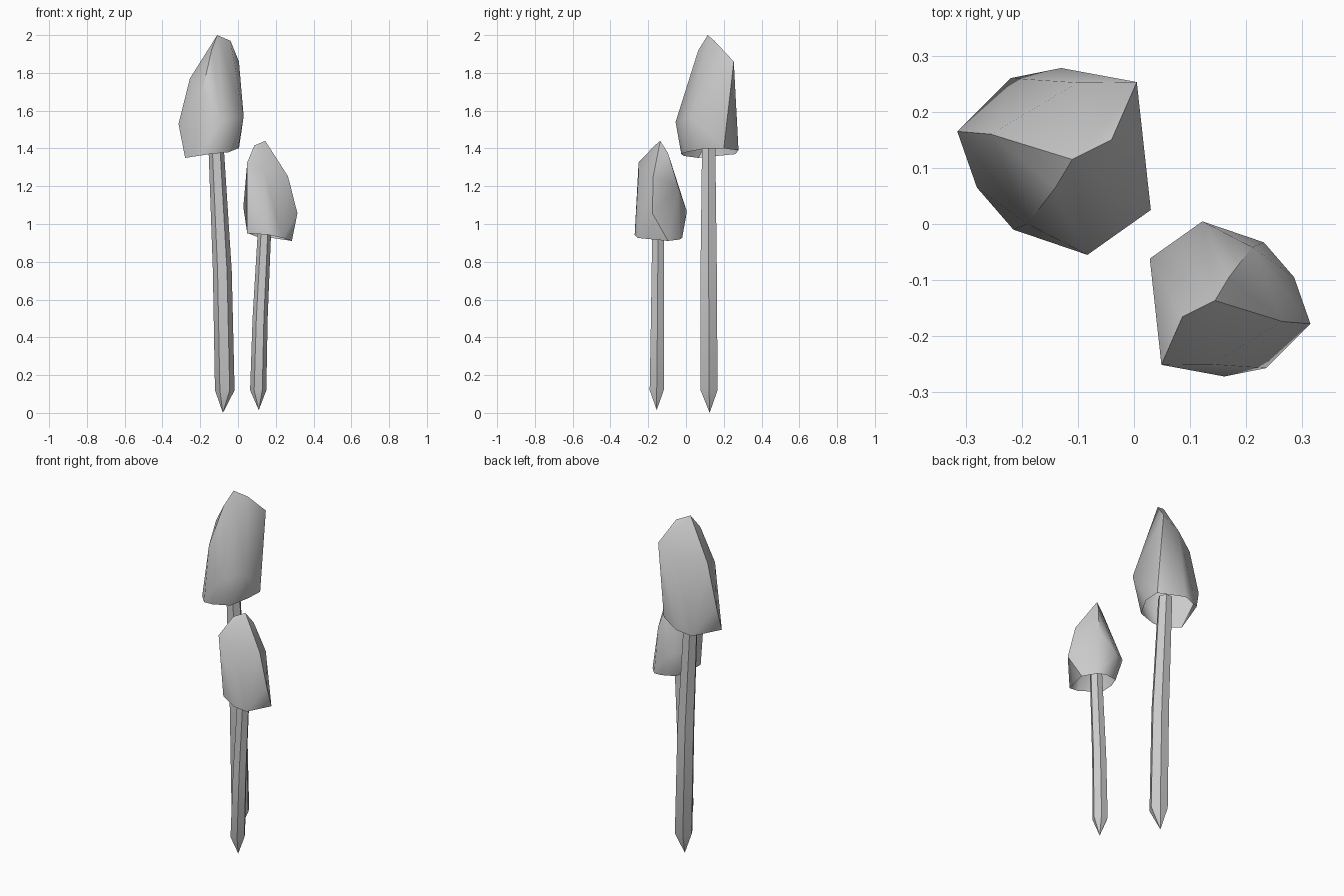
import bpy, bmesh, math
from mathutils import Vector

if "Cube" in bpy.data.objects:
    bpy.data.objects.remove(bpy.data.objects["Cube"])


def finish(bm, name):
    bmesh.ops.recalc_face_normals(bm, faces=bm.faces[:])
    mesh = bpy.data.meshes.new(name)
    bm.to_mesh(mesh)
    bm.free()
    ob = bpy.data.objects.new(name, mesh)
    bpy.context.collection.objects.link(ob)
    bpy.ops.object.select_all(action='DESELECT')
    ob.select_set(True)
    bpy.context.view_layer.objects.active = ob
    bpy.ops.object.shade_smooth_by_angle(angle=math.radians(50))
    return ob


# Faceted cap outline: crown, shoulders, widest corners, then the rim
CAP = [
    (-0.11, 0.115, 2.0), (-0.04, 0.15, 1.97), (-0.14, 0.065, 1.92),
    (0.005, 0.253, 1.86), (-0.10, 0.252, 1.80), (-0.255, 0.16, 1.77), (-0.19, 0.0, 1.70),
    (-0.315, 0.165, 1.53), (0.03, 0.025, 1.57), (-0.083, -0.055, 1.54),
    (-0.28, 0.065, 1.35), (-0.215, -0.01, 1.36), (-0.15, -0.025, 1.37),
    (-0.05, 0.0, 1.38), (0.0, 0.1, 1.40), (0.005, 0.2, 1.40),
    (-0.13, 0.278, 1.39), (-0.22, 0.26, 1.37),
]


def cap(name, place):
    # hull of the outline points, left open underneath
    bm = bmesh.new()
    for p in CAP:
        bm.verts.new(place(p))
    bmesh.ops.convex_hull(bm, input=bm.verts[:])
    bmesh.ops.recalc_face_normals(bm, faces=bm.faces[:])
    bm.normal_update()
    under = [f for f in bm.faces if f.normal.z < -0.75]
    bmesh.ops.delete(bm, geom=under, context='FACES')
    loose = [v for v in bm.verts if not v.link_faces]
    bmesh.ops.delete(bm, geom=loose, context='VERTS')
    return finish(bm, name)


def stem(name, tip, rings, sides=6):
    # pointed foot, then tapering rings (x, y, z, radius)
    bm = bmesh.new()
    foot = bm.verts.new(tip)
    prev = None
    for x, y, z, r in rings:
        ring = [bm.verts.new((x + r * math.cos(2 * math.pi * i / sides),
                              y + r * math.sin(2 * math.pi * i / sides), z))
                for i in range(sides)]
        for i in range(sides):
            j = (i + 1) % sides
            if prev is None:
                bm.faces.new((foot, ring[j], ring[i]))
            else:
                bm.faces.new((prev[i], prev[j], ring[j], ring[i]))
        prev = ring
    return finish(bm, name)


# Tall mushroom
cap("tall_cap", lambda p: Vector(p))
stem("tall_stem", (-0.08, 0.125, 0.0), [
    (-0.07, 0.122, 0.12, 0.052), (-0.083, 0.12, 0.75, 0.050), (-0.118, 0.12, 1.45, 0.040)])

# Short mushroom: same cap, smaller and turned half round
cap("short_cap", lambda p: Vector((0.053 - 0.83 * p[0], -0.041 - 0.83 * p[1],
                                   1.44 - 0.815 * (2.0 - p[2]))))
stem("short_stem", (0.11, -0.155, 0.015), [
    (0.107, -0.155, 0.12, 0.043), (0.117, -0.151, 0.50, 0.040), (0.142, -0.148, 1.0, 0.035)])
